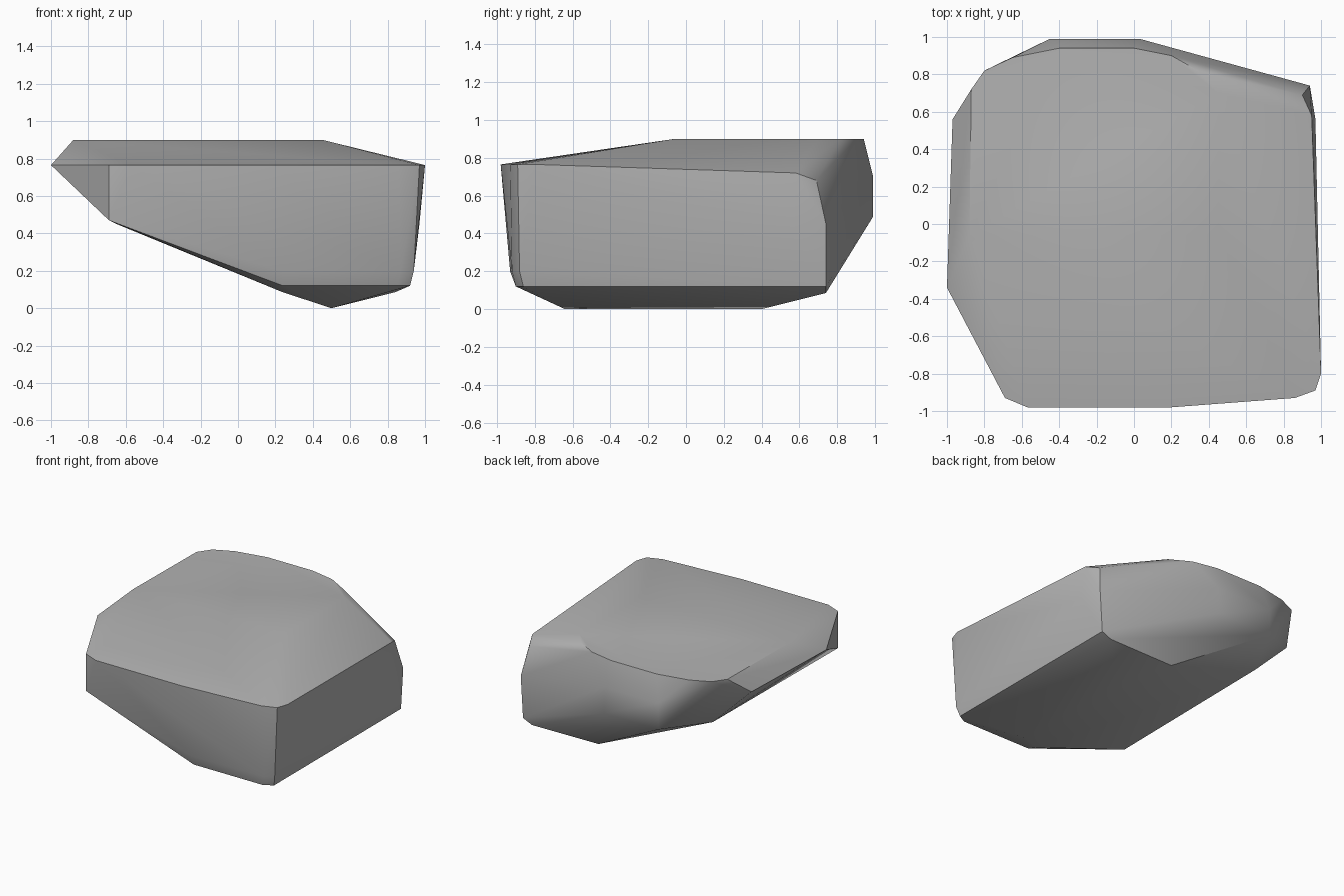
import bpy
import bmesh
import math

# Start without the default object
default_object = bpy.data.objects.get("Cube")
if default_object:
    bpy.data.objects.remove(default_object, do_unlink=True)


def make_material(name, colour):
    material = bpy.data.materials.new(name)
    material.use_nodes = True
    material.diffuse_color = colour
    shader = material.node_tree.nodes["Principled BSDF"]
    shader.inputs["Base Color"].default_value = colour
    return material


def level(height, outline):
    """Lift a flat outline to one height."""
    return [(x, y, height) for x, y in outline]


def hull_object(name, points, material, sharp_angle):
    """Wrap the outlines in one faceted skin and merge its flat faces."""
    mesh = bpy.data.meshes.new(name)
    bm = bmesh.new()
    for point in points:
        bm.verts.new(point)
    result = bmesh.ops.convex_hull(bm, input=bm.verts[:])
    inside = result["geom_interior"] + result["geom_unused"]
    loose = [item for item in inside if isinstance(item, bmesh.types.BMVert)]
    bmesh.ops.delete(bm, geom=list(set(loose)), context="VERTS")
    bmesh.ops.dissolve_limit(
        bm, angle_limit=math.radians(1), verts=bm.verts[:], edges=bm.edges[:]
    )
    bmesh.ops.recalc_face_normals(bm, faces=bm.faces[:])
    bm.to_mesh(mesh)
    bm.free()
    mesh.materials.append(material)

    item = bpy.data.objects.new(name, mesh)
    bpy.context.collection.objects.link(item)
    bpy.ops.object.select_all(action="DESELECT")
    bpy.context.view_layer.objects.active = item
    item.select_set(True)
    bpy.ops.object.shade_smooth_by_angle(angle=math.radians(sharp_angle))
    return item


stone_grey = make_material("stone grey", (0.45, 0.45, 0.45, 1))

# Flat top with a rounded back
crown = level(0.9, [
    (-0.88, -0.06), (0.45, -0.06), (0.45, 0.7), (0.36, 0.81), (0.2, 0.9),
    (0, 0.94), (-0.4, 0.94), (-0.65, 0.89), (-0.8, 0.82), (-0.87, 0.72),
])

# Brow running round the left, front and right
brow = level(0.765, [
    (-0.97, 0.56), (-1, -0.34), (-0.69, -0.93), (-0.57, -0.98), (0.2, -0.98),
    (0.86, -0.93), (0.97, -0.89), (1, -0.8),
])

# Right shoulder and back bulge
shoulder = [(0.95, 0.58, 0.72), (0.9, 0.69, 0.68), (0.97, 0.56, 0.45), (0.94, 0.74, 0.45)]
bulge = [(x, 0.99, z) for x in (-0.45, 0.03) for z in (0.49, 0.7)]

# Lower rim, sloping up to the left
left_rim = [(-0.69, -0.93, 0.47), (-0.65, 0.59, 0.45)]
front_rim = level(0.2, [(0.24, -0.93), (0.87, -0.92), (0.94, -0.88)])
base_rim = level(0.12, [(0.24, -0.9), (0.85, -0.9), (0.92, -0.86), (0.92, 0.74)])

# Keel on the ground
back_keel = level(0.085, [(0.26, 0.73), (0.84, 0.74), (0.24, -0.8)])
keel = level(0, [(0.5, -0.64), (0.5, 0.4)])

hull_object(
    "boulder",
    crown + brow + shoulder + bulge + left_rim + front_rim + base_rim + back_keel + keel,
    stone_grey,
    sharp_angle=36,
)
